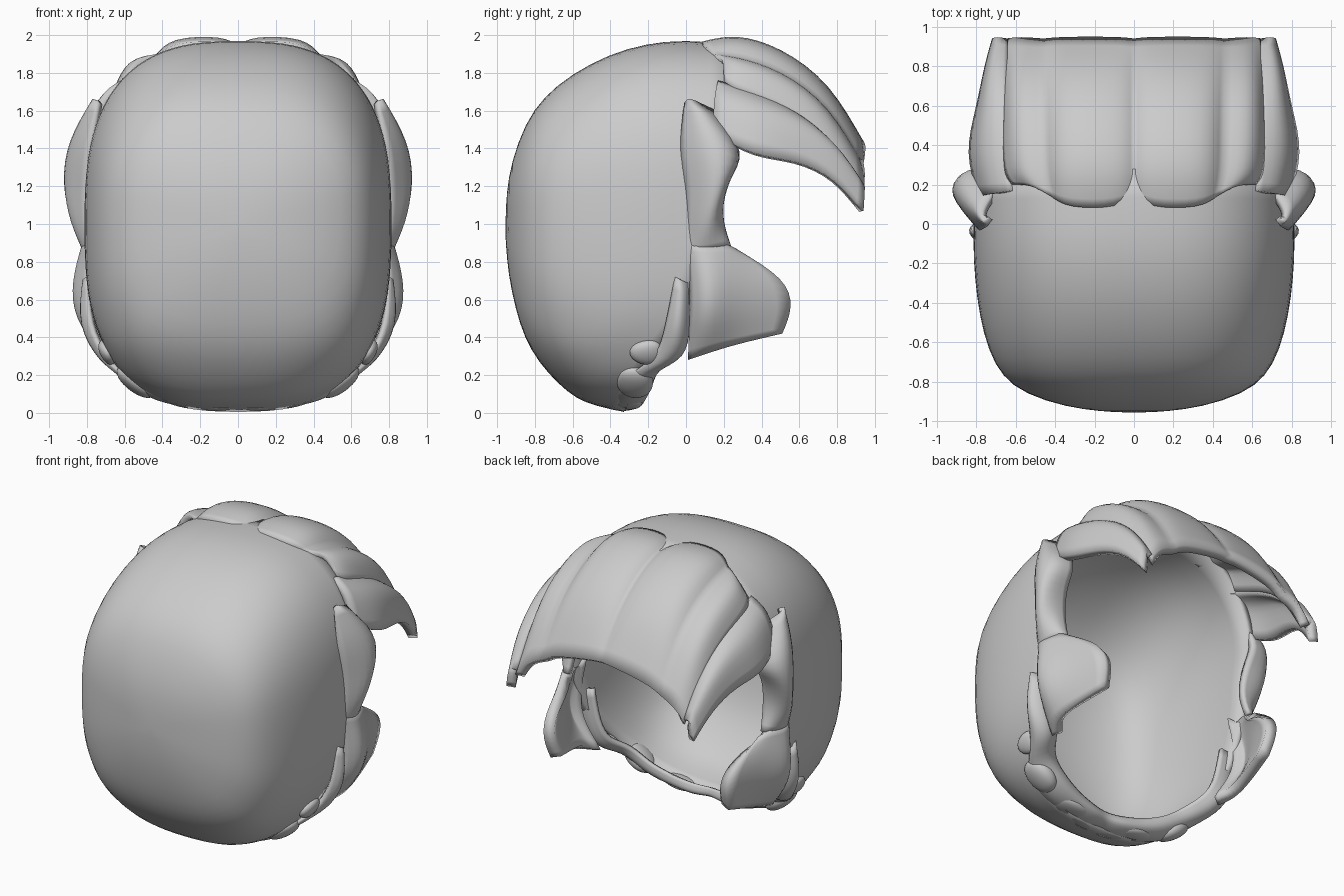
import bpy, bmesh, math
from mathutils import Vector

CENTRE = Vector((0, 0, 1))


def interp(table, t, col):
    for a, b in zip(table, table[1:]):
        if t <= b[0]:
            f = max(0, (t - a[0]) / (b[0] - a[0]))
            return a[col] + (b[col] - a[col]) * f
    return table[-1][col]


def finish(name, bm, thickness, levels, mirror):
    # turn all faces outward, then mirror, smooth and thicken
    bm.normal_update()
    if sum(f.normal.dot(f.calc_center_median() - CENTRE) for f in bm.faces) < 0:
        bmesh.ops.reverse_faces(bm, faces=bm.faces)
    me = bpy.data.meshes.new(name)
    bm.to_mesh(me)
    bm.free()
    me.shade_smooth()
    ob = bpy.data.objects.new(name, me)
    bpy.context.collection.objects.link(ob)
    if mirror:
        ob.modifiers.new("Mirror", 'MIRROR')
    if levels:
        m = ob.modifiers.new("Smooth", 'SUBSURF')
        m.levels = m.render_levels = levels
        m.boundary_smooth = 'PRESERVE_CORNERS'
    if thickness:
        m = ob.modifiers.new("Thickness", 'SOLIDIFY')
        m.thickness, m.offset = thickness, -1
    return ob


def panel(name, rows, thickness, grooves=()):
    bm = bmesh.new()
    crease = bm.edges.layers.float.new("crease_edge")
    g = [[bm.verts.new(p) for p in row] for row in rows]
    for a, b in zip(g, g[1:]):
        for i in range(len(a) - 1):
            bm.faces.new((a[i], a[i + 1], b[i + 1], b[i]))
        for i in grooves:
            bm.edges.get((a[i], b[i]))[crease] = 0.9
    return finish(name, bm, thickness, 2, True)


# Main shell: superellipse sections (y, half width, top z, bottom z)
SECTIONS = [(-0.957, 0, 0.98, 0.98), (-0.95, 0.18, 1.17, 0.80), (-0.925, 0.37, 1.33, 0.62),
            (-0.85, 0.59, 1.54, 0.38), (-0.75, 0.695, 1.68, 0.22), (-0.6, 0.757, 1.80, 0.08),
            (-0.4, 0.798, 1.905, 0.005), (-0.2, 0.815, 1.96, 0.0), (0, 0.822, 1.98, 0.02),
            (0.3, 0.80, 1.95, 0.06)]
# Opening edge: (z, y)
RIM = [(0, -0.33), (0.25, -0.2), (0.5, 0.02), (0.9, 0.16), (1.2, 0.17), (1.4, 0.26), (2, 0.28)]
N, POWER = 48, 2 / 2.7


def sup(v):
    return math.copysign(abs(v) ** POWER, v)


bm = bmesh.new()
y0 = SECTIONS[0][0]
pole = bm.verts.new((0, y0, 0.98))
rings = []
for sec in SECTIONS[1:]:
    f = (sec[0] - y0) / (0.3 - y0)
    ring = []
    for i in range(N):
        a = 2 * math.pi * i / N
        c, s = sup(math.cos(a)), sup(math.sin(a))
        y = y0 + f * (interp(RIM, 1 + s, 1) - y0)
        w, top, bot = (interp(SECTIONS, y, k) for k in (1, 2, 3))
        ring.append(bm.verts.new((w * c, y, (top + bot) / 2 + s * (top - bot) / 2)))
    rings.append(ring)
for i in range(N):
    j = (i + 1) % N
    bm.faces.new((pole, rings[0][i], rings[0][j]))
    for a, b in zip(rings, rings[1:]):
        bm.faces.new((a[i], b[i], b[j], a[j]))
finish("shell", bm, 0.05, 1, False)

# Overhanging fringe: one sheet with grooves between the locks
panel("fringe", [
    [(0, 0.15, 1.93), (0.07, 0.08, 1.97), (0.34, 0.08, 1.965), (0.42, 0.14, 1.90),
     (0.52, 0.20, 1.89), (0.62, 0.20, 1.76)],
    [(0, 0.27, 1.96), (0.07, 0.26, 2.015), (0.37, 0.26, 2.01), (0.45, 0.26, 1.89),
     (0.60, 0.26, 1.89), (0.67, 0.26, 1.71)],
    [(0, 0.50, 1.89), (0.07, 0.50, 1.945), (0.37, 0.50, 1.94), (0.45, 0.50, 1.82),
     (0.62, 0.50, 1.82), (0.67, 0.50, 1.62)],
    [(0, 0.76, 1.70), (0.07, 0.77, 1.755), (0.37, 0.77, 1.74), (0.46, 0.76, 1.63),
     (0.61, 0.76, 1.64), (0.66, 0.75, 1.46)],
    [(0, 0.94, 1.43), (0.07, 0.95, 1.43), (0.37, 0.95, 1.38), (0.46, 0.94, 1.32),
     (0.58, 0.95, 1.27), (0.65, 0.94, 1.17)]], 0.06, (0, 3))
panel("fringe_outer", [
    [(0.62, 0.17, 1.76), (0.74, 0.15, 1.69), (0.79, 0.14, 1.48)],
    [(0.63, 0.35, 1.71), (0.80, 0.35, 1.65), (0.86, 0.36, 1.36)],
    [(0.64, 0.60, 1.60), (0.77, 0.60, 1.58), (0.80, 0.59, 1.34)],
    [(0.64, 0.80, 1.42), (0.74, 0.81, 1.44), (0.76, 0.80, 1.24)],
    [(0.64, 0.94, 1.20), (0.70, 0.95, 1.22), (0.72, 0.94, 1.07)]], 0.06)

# Flared temple lock above the side opening, folding back into the opening
panel("temple_lock", [
    [(0.74, -0.01, 1.64), (0.77, 0.01, 1.67), (0.78, 0.06, 1.65), (0.72, 0.16, 1.60)],
    [(0.79, -0.04, 1.40), (0.93, 0.12, 1.47), (0.89, 0.33, 1.38), (0.74, 0.33, 1.36)],
    [(0.80, -0.01, 1.20), (0.97, 0.18, 1.20), (0.89, 0.24, 1.24), (0.74, 0.22, 1.25)],
    [(0.80, 0.00, 1.02), (0.93, 0.12, 1.00), (0.83, 0.18, 1.05), (0.72, 0.18, 1.05)],
    [(0.79, 0.00, 0.86), (0.83, 0.08, 0.84), (0.80, 0.24, 0.88), (0.74, 0.24, 0.88)]], 0.04)

# Cheek guard reaching past the opening
panel("cheek_panel", [
    [(0.79, 0.00, 0.92), (0.84, 0.08, 0.89), (0.80, 0.22, 0.90), (0.75, 0.28, 0.86)],
    [(0.80, 0.02, 0.70), (0.92, 0.11, 0.69), (0.82, 0.26, 0.72), (0.72, 0.53, 0.71)],
    [(0.79, 0.02, 0.50), (0.91, 0.11, 0.50), (0.80, 0.26, 0.52), (0.70, 0.57, 0.56)],
    [(0.68, 0.01, 0.28), (0.74, 0.10, 0.31), (0.74, 0.25, 0.36), (0.68, 0.51, 0.42)]], 0.07)

# Uneven lip along the lower edge of the opening
panel("jaw_rim", [
    [(0.80, -0.06, 0.72), (0.84, -0.02, 0.70), (0.78, 0.03, 0.68), (0.70, 0.02, 0.70)],
    [(0.79, -0.11, 0.46), (0.89, -0.04, 0.46), (0.77, 0.04, 0.45), (0.66, 0.02, 0.48)],
    [(0.71, -0.15, 0.29), (0.75, -0.06, 0.26), (0.68, 0.02, 0.27), (0.60, -0.02, 0.34)],
    [(0.62, -0.32, 0.20), (0.66, -0.24, 0.21), (0.60, -0.14, 0.23), (0.53, -0.16, 0.28)],
    [(0.46, -0.38, 0.10), (0.50, -0.28, 0.05), (0.45, -0.16, 0.12), (0.42, -0.18, 0.19)],
    [(0.28, -0.40, 0.05), (0.28, -0.32, 0.02), (0.27, -0.20, 0.05), (0.27, -0.22, 0.13)],
    [(0.10, -0.42, 0.02), (0.10, -0.34, -0.01), (0.10, -0.20, 0.03), (0.10, -0.25, 0.10)],
    [(0.00, -0.42, 0.03), (0.00, -0.34, 0.02), (0.00, -0.25, 0.04), (0.00, -0.27, 0.10)]], 0.03)

# Small locks along the lower edge, pinched at one end: position, radii, tilt about y
LOCKS = [("jaw_lock", (0.69, -0.21, 0.32), (0.05, 0.11, 0.09), 0.5),
         ("lower_lock", (0.54, -0.27, 0.165), (0.15, 0.12, 0.07), 0.65),
         ("bottom_lock", (0.26, -0.31, 0.055), (0.16, 0.10, 0.04), -0.15)]
for name, pos, radii, tilt in LOCKS:
    if name == "lower_lock":
        tilt = -tilt
    bm = bmesh.new()
    bmesh.ops.create_cube(bm, size=1.9)
    for v in bm.verts:
        x, y, z = (v.co[k] * radii[k] for k in range(3))
        z *= 1.25 if y > 0 else 0.7
        v.co = Vector((x * math.cos(tilt) + z * math.sin(tilt), y,
                       z * math.cos(tilt) - x * math.sin(tilt))) + Vector(pos)
    me = bpy.data.meshes.new(name)
    bm.to_mesh(me)
    bm.free()
    me.shade_smooth()
    ob = bpy.data.objects.new(name, me)
    bpy.context.collection.objects.link(ob)
    ob.modifiers.new("Mirror", 'MIRROR')
    m = ob.modifiers.new("Smooth", 'SUBSURF')
    m.levels = m.render_levels = 3
